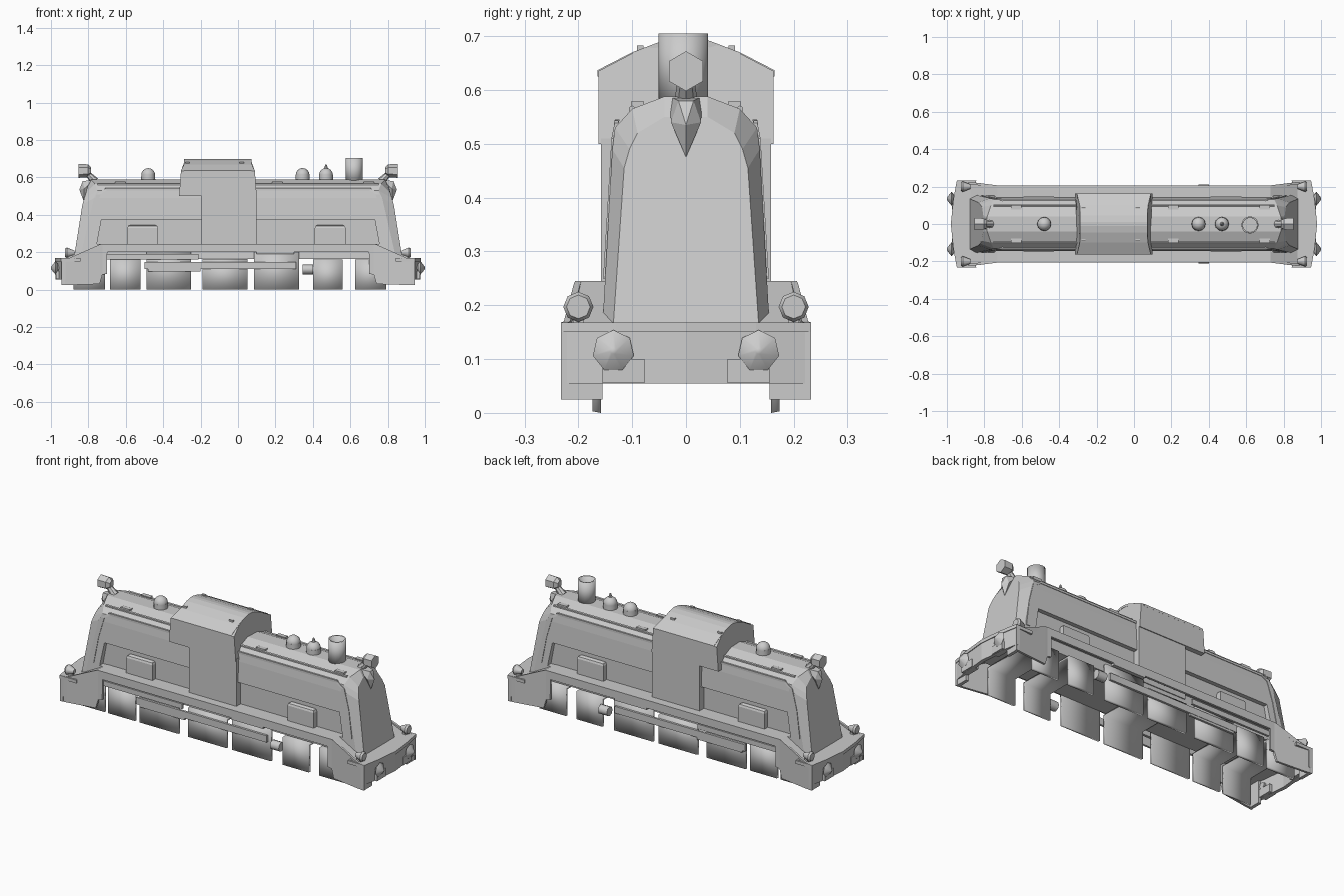
import bpy, bmesh
from mathutils import Matrix, Vector

if "Cube" in bpy.data.objects:
    bpy.data.objects.remove(bpy.data.objects["Cube"])


def finish(name, bm, smooth=False):
    bmesh.ops.recalc_face_normals(bm, faces=bm.faces[:])
    me = bpy.data.meshes.new(name)
    bm.to_mesh(me)
    bm.free()
    ob = bpy.data.objects.new(name, me)
    bpy.context.collection.objects.link(ob)
    if smooth:
        bpy.context.view_layer.objects.active = ob
        ob.select_set(True)
        bpy.ops.object.shade_smooth_by_angle(angle=0.8)
        ob.select_set(False)
    return ob


def box(name, x0, x1, y0, y1, z0, z1, bevel=0):
    bm = bmesh.new()
    bmesh.ops.create_cube(bm, size=1)
    for v in bm.verts:
        v.co = ((x0 + x1) / 2 + v.co.x * (x1 - x0), (y0 + y1) / 2 + v.co.y * (y1 - y0),
                (z0 + z1) / 2 + v.co.z * (z1 - z0))
    if bevel:
        bmesh.ops.bevel(bm, geom=[e for e in bm.edges if all(v.co.z > (z0 + z1) / 2 for v in e.verts)],
                        offset=bevel, segments=2, affect='EDGES', profile=0.5)
    return finish(name, bm)


def loft(name, rings):
    """Skin a list of equal-length closed point rings and cap both ends."""
    bm = bmesh.new()
    vs = [[bm.verts.new(p) for p in r] for r in rings]
    n = len(rings[0])
    for a, b in zip(vs, vs[1:]):
        for i in range(n):
            j = (i + 1) % n
            bm.faces.new((a[i], a[j], b[j], b[i]))
    bm.faces.new(vs[0])
    bm.faces.new(vs[-1])
    return finish(name, bm)


def cone(name, a, b, r1, r2, n, smooth=False, caps=True):
    a, b = Vector(a), Vector(b)
    d = b - a
    bm = bmesh.new()
    bmesh.ops.create_cone(bm, cap_ends=caps, segments=n, radius1=r1, radius2=r2, depth=d.length)
    bm.transform(Matrix.Translation((a + b) / 2) @ d.to_track_quat('Z', 'Y').to_matrix().to_4x4())
    return finish(name, bm, smooth)


def ball(name, x, z, r, h):
    bm = bmesh.new()
    bmesh.ops.create_uvsphere(bm, u_segments=12, v_segments=8, radius=1)
    bm.transform(Matrix.Translation((x, 0, z)) @ Matrix.Diagonal((r, r, h, 1)))
    return finish(name, bm, True)


def hull(name, pts):
    bm = bmesh.new()
    for p in pts:
        bm.verts.new(p)
    bmesh.ops.convex_hull(bm, input=bm.verts[:])
    return finish(name, bm)


def mirror_y(pts):
    """Half section (x, y, z) to a full closed ring."""
    return pts + [(x, -y, z) for x, y, z in reversed(pts)]


# Streamlined body: full section with narrower sloped nose panels
full = [(.845, .155, .165), (.77, .137, .49), (.75, .132, .53), (.765, .1, .565), (.785, .04, .588)]
nose = [(.878, .135, .165), (.832, .115, .455), (.822, .105, .49), (.812, .09, .52), (.805, .04, .55)]
flip = lambda pts: [(-x, y, z) for x, y, z in pts]
body = loft("body_shell", [mirror_y(p) for p in (flip(nose), flip(full), full, nose)])

# Recessed lower side panels
for s in (-1, 1):
    prof = [(-.755, .243), (.755, .243), (.73, .375), (-.73, .375)]
    cut = loft("panel_cutter", [[(x, s * y, z) for x, z in prof] for y in (.12, .3)])
    cut.hide_render = True
    cut.hide_set(True)
    m = body.modifiers.new("recess", 'BOOLEAN')
    m.object, m.operation, m.solver = cut, 'DIFFERENCE', 'EXACT'

# Raised arch bands framing each end of the body sides
for s in (-1, 1):
    for t in (-1, 1):
        inner = [(.79, .158, .25), (.765, .149, .4), (.735, .1425, .51), (.70, .138, .533)]
        outer = [(.815, .158, .25), (.79, .149, .4), (.757, .1425, .51), (.70, .1355, .545)]
        loft("arch_band", [[(s * x0, t * (y0 - .004), z0), (s * x1, t * (y1 - .004), z1),
                            (s * x1, t * (y1 - .012), z1), (s * x0, t * (y0 - .012), z0)]
                           for (x0, y0, z0), (x1, y1, z1) in zip(inner, outer)])
for t in (-1, 1):
    box("side_band", -.71, .71, *sorted((t * .125, t * .134)), .531, .543)

# Cab: lower sides and wider upper part with a tapered roof
box("cab_lower", -.195, .10, -.158, .158, .2, .51)
low = [(.163, .5, 0), (.163, .635, .01), (.1, .668, .025), (.045, .688, .03), (0.01, .695, .033)]
loft("cab_upper", [mirror_y([(-.315 + t, y, z) for y, z, t in low]),
                   mirror_y([(.10 - t, y, z) for y, z, t in low])])
top = [(.164, .637), (.1, .67), (.045, .691), (.01, .698)]
ring = top + [(-y, z) for y, z in reversed(top)]
ring += [(y, z - .012) for y, z in reversed(ring)]
loft("cab_roof", [[(x, y, z) for y, z in ring] for x in (-.288, .072)])
for x in (-.27, .02):
    for y in (-.085, .085):
        box("roof_vent", x - .012, x + .012, y - .006, y + .006, .655, .683)

# Running deck stepping down to both ends
deck = [(.945, .232, .168), (.875, .225, .168), (.73, .206, .245)]
st = [(-x, w, z) for x, w, z in deck] + deck[::-1]
loft("running_deck", [[(x, -w, z), (x, w, z), (x, w, z - .018), (x, -w, z - .018)] for x, w, z in st])

# Side skirts: thin valance in the middle, deep blocks at the ends
sk = [(.945, .232, .168, .025), (.90, .227, .170, .025), (.74, .208, .241, .03),
      (.725, .206, .245, .08), (.70, .206, .245, .085), (.699, .206, .245, .2)]
st = [(-x, w, a, b) for x, w, a, b in sk] + sk[::-1]
for s in (-1, 1):
    loft("side_skirt", [[(x, s * w, a), (x, s * w, b), (x, s * (w - .012), b), (x, s * (w - .012), a)]
                        for x, w, a, b in st])

# Both ends: bowed beam, lip, buffers, marker lamps, headlamp, nose fin
bow = [(-.232, .943), (-.13, .962), (0, .975), (.13, .962), (.232, .943)]
for s in (-1, 1):
    for nm, out, back, z0, z1 in (("end_beam", 0, .02, .055, .15), ("end_lip", .004, .1, .15, .168)):
        loft(nm, [[(s * (x + out), y, z0), (s * (x + out), y, z1), (s * (x - back), y, z1),
                   (s * (x - back), y, z0)] for y, x in bow])
    for t in (-1, 1):
        y = t * .135
        box("corner_plate", *sorted((s * .925, s * .943)), *sorted((t * .155, t * .231)), .025, .165)
        box("beam_step", *sorted((s * .93, s * .972)), *sorted((t * .077, t * .155)), .056, .1)
        cone("buffer_stem", (s * .93, y, .115), (s * .965, y, .115), .018, .018, 7)
        cone("buffer_head", (s * .962, y, .115), (s * .975, y, .115), .022, .039, 7, True)
        cone("buffer_face", (s * .975, y, .115), (s * 1.0, y, .115), .039, .006, 7, True)
        cone("marker_lamp", (s * .875, t * .2, .197), (s * .915, t * .2, .197), .012, .028, 8, True)
        cone("marker_glass", (s * .915, t * .2, .197), (s * .925, t * .2, .197), .028, .022, 8, True)
        box("marker_bracket", *sorted((s * .885, s * .91)), *sorted((t * .19, t * .21)), .16, .185)
    cone("headlamp", (s * .802, 0, .635), (s * .852, 0, .635), .035, .037, 6, True)
    cone("headlamp_back", (s * .785, 0, .635), (s * .802, 0, .635), .02, .035, 6, True)
    cone("headlamp_bracket", (s * .765, 0, .58), (s * .81, 0, .625), .022, .014, 8)
    hull("nose_fin", [(s * .765, .03, .588), (s * .765, -.03, .588), (s * .83, .014, .58),
                      (s * .83, -.014, .58), (s * .848, 0, .535), (s * .822, .028, .54),
                      (s * .822, -.028, .54), (s * .826, 0, .475)])

# Domes and open chimney
for x in (-.48, .345, .47):
    cone("dome_base", (x, 0, .575), (x, 0, .615), .038, .037, 12, True)
    ball("dome", x, .613, .037, .037)
cone("dome_finial", (.47, 0, .64), (.47, 0, .668), .013, .004, 8)
chimney = cone("chimney", (.62, -.005, .57), (.62, -.005, .705), .038, .038, 16, True, False)
chimney.modifiers.new("wall", 'SOLIDIFY').thickness = .008

for s in (-1, 1):
    # Roof rails and hatches
    for x0, x1 in ((-.75, -.3), (.09, .75)):
        cone("roof_rail", (x0, s * .1, .564), (x1, s * .1, .564), .007, .007, 6)
    for x in (-.63, .21, .70):
        box("roof_hatch", x - .028, x + .028, s * .09 - .012, s * .09 + .012, .56, .579)
    # Side boxes in the recess
    for x in (-.51, .492):
        box("side_box", x - .082, x + .082, *sorted((s * .11, s * .148)), .235, .345, .015)
    # Running gear bars
    box("drive_rod", -.50, .31, *sorted((s * .178, s * .19)), .11, .148)
    box("rod_drop", -.48, -.2, *sorted((s * .177, s * .188)), .098, .14)
    box("steam_pipe", -.70, -.21, *sorted((s * .185, s * .197)), .162, .19)
    box("deck_step", .1, .3, *sorted((s * .185, s * .206)), .19, .202)
    cone("air_cylinder", (.345, s * .185, .108), (.40, s * .185, .108), .026, .026, 8, True)

# Wheel sets: flat slab wheels joined by a top plate
for x0, x1, h in ((-.88, -.71, .16), (-.685, -.52, .16), (-.49, -.25, .2), (-.19, .05, .165),
                  (.085, .325, .2), (.4, .56, .16), (.625, .79, .16)):
    a, b = .174, .158
    u = [(-a, .003), (-a, h), (a, h), (a, .003), (b, 0), (b, h - .012), (-b, h - .012), (-b, 0)]
    wheels = loft("wheel_set", [[(x, y, z) for y, z in u] for x in (x0, x1)])
    for f in wheels.data.polygons:
        f.use_smooth = True
